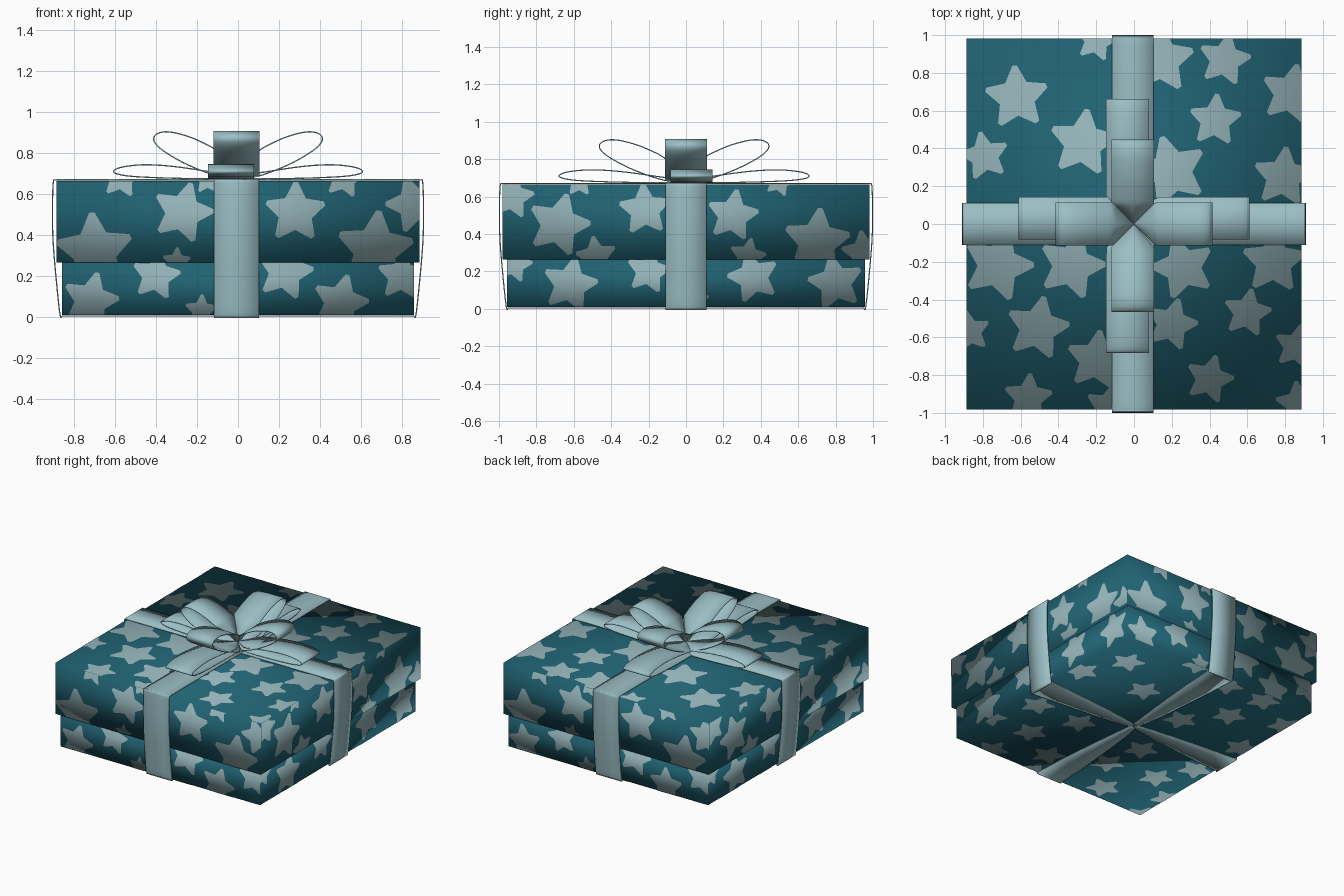
import bpy, bmesh, math, random
from mathutils import Vector

if "Cube" in bpy.data.objects:
    bpy.data.objects.remove(bpy.data.objects["Cube"])

random.seed(4)

def material(name, rgb):
    m = bpy.data.materials.new(name)
    m.diffuse_color = (*rgb, 1)
    m.use_nodes = True
    m.node_tree.nodes["Principled BSDF"].inputs["Base Color"].default_value = m.diffuse_color
    return m

TEAL = material("teal_paper", (0.0145, 0.122, 0.170))
PALE = material("pale_star", (0.29, 0.44, 0.47))
RIBBON = material("ribbon_blue", (0.33, 0.52, 0.56))

def add_object(name, bm, mat):
    me = bpy.data.meshes.new(name)
    bm.to_mesh(me)
    bm.free()
    me.materials.append(mat)
    me.shade_smooth()
    ob = bpy.data.objects.new(name, me)
    bpy.context.collection.objects.link(ob)
    return ob

# ---- box parts: soft-shaded cuboids ----
def box(name, hx, hy, z0, z1):
    bm = bmesh.new()
    bmesh.ops.create_cube(bm, size=2)
    for v in bm.verts:
        v.co = (v.co.x * hx, v.co.y * hy, (z0 + z1) / 2 + v.co.z * (z1 - z0) / 2)
    add_object(name, bm, TEAL)

# ---- star plates, trimmed to a face and shaded like the box beneath ----
def stars(name, hx, hy, z0, z1, front, side, flat, flat_sign):
    X, Y, Z = Vector((1, 0, 0)), Vector((0, 1, 0)), Vector((0, 0, 1))
    zc, hz = (z0 + z1) / 2, (z1 - z0) / 2
    faces = [(X, Z, -Y * hy, hx, z0, z1, front), (-X, Z, Y * hy, hx, z0, z1, front),
             (Y, Z, X * hx, hy, z0, z1, side), (-Y, Z, -X * hx, hy, z0, z1, side),
             (X * flat_sign, Y, Z * (z1 if flat_sign > 0 else z0), hx, -hy, hy, flat)]
    out = bmesh.new()
    for u, v, base, hu, v0, v1, spots in faces:
        n = u.cross(v)
        bm = bmesh.new()
        for a, b, r in spots:
            turn = random.uniform(-0.3, 0.3)
            ring = []
            for i in range(5):      # blunt tip, then inner notch
                for dt, q in ((-0.07, r), (0.07, r), (math.pi / 5, r * 0.57)):
                    t = turn + math.pi / 2 + i * math.tau / 5 + dt
                    ring.append(bm.verts.new((a + q * math.cos(t), b + q * math.sin(t), 0)))
            mid = bm.verts.new((a, b, 0))
            for i in range(15):
                bm.faces.new((mid, ring[i], ring[(i + 1) % 15]))
        for co, no in (((hu, 0, 0), (1, 0, 0)), ((-hu, 0, 0), (-1, 0, 0)),
                       ((0, v1, 0), (0, 1, 0)), ((0, v0, 0), (0, -1, 0))):
            bmesh.ops.bisect_plane(bm, geom=bm.verts[:] + bm.edges[:] + bm.faces[:],
                                   plane_co=co, plane_no=no, clear_outer=True)
        for f in bm.faces:
            out.faces.new([out.verts.new(base + u * w.co.x + v * w.co.y + n * 0.002)
                           for w in f.verts])
        bm.free()
    bmesh.ops.remove_doubles(out, verts=out.verts[:], dist=0.0001)
    ob = add_object(name, out, PALE)
    ob.data.normals_split_custom_set_from_vertices(
        [Vector((w.co.x / hx, w.co.y / hy, (w.co.z - zc) / hz)).normalized()
         for w in ob.data.vertices])

top_stars = [(-.62, .67, .17), (-.79, .36, .13), (-.27, .43, .18), (.48, .87, .14),
             (.14, .87, .18), (.83, .69, .16), (.43, .55, .14), (.2, .28, .19),
             (.79, .25, .16), (-.72, -.22, .19), (-.33, -.22, .18), (-.51, -.55, .17),
             (-.87, -.57, .11), (-.56, -.92, .13), (-.2, -.72, .16), (-.14, -.97, .12),
             (.26, -.23, .17), (.74, -.2, .17), (.6, -.47, .13), (.2, -.53, .14),
             (.4, -.82, .13), (.86, -.65, .12), (.87, -.95, .12), (-.2, .97, .11)]
bottom_stars = [(x, y, 0.125) for x, y, r in top_stars]
lid_front = [(-.27, .51, .15), (-.7, .32, .19), (-.57, .68, .1), (-.15, .67, .07),
             (.28, .51, .15), (.67, .33, .19), (.86, .55, .14), (.52, .68, .1),
             (-.3, .27, .07)]
lid_side = [(-.68, .45, .17), (-.93, .6, .12), (-.48, .28, .11), (-.22, .53, .14),
            (.25, .5, .14), (.7, .36, .18), (.33, .28, .1), (-.57, .68, .08),
            (.5, .68, .08), (.95, .3, .12)]
base_front = [(-.4, .2, .12), (-.72, .08, .14), (-.18, .03, .08), (.23, .22, .14),
              (.5, .07, .14), (.8, .2, .12)]
base_side = [(-.62, .13, .15), (-.92, .24, .1), (-.2, .2, .12), (.36, .17, .14),
             (.05, .03, .08), (.8, .14, .15)]

BASE = (0.86, 0.957, 0.010, 0.27)
LID = (0.887, 0.982, 0.265, 0.664)
box("box_base", *BASE)
box("box_lid", *LID)
stars("base_stars", *BASE, base_front, base_side, bottom_stars, -1)
stars("lid_stars", *LID, lid_front, lid_side, top_stars, 1)

# ---- ribbon strips swept along a side profile ----
def smooth_path(pts, steps=5):
    p = [Vector(q) for q in pts]
    p = [2 * p[0] - p[1]] + p + [2 * p[-1] - p[-2]]
    res = []
    for a, b, c, d in zip(p, p[1:], p[2:], p[3:]):
        for i in range(steps):
            t = i / steps
            res.append(0.5 * (2 * b + (c - a) * t + (2 * a - 5 * b + 4 * c - d) * t * t
                              + (3 * b - a - 3 * c + d) * t ** 3))
    return res + [p[-2]]

def strip(name, path, half_width, angle, shift):
    bm = bmesh.new()
    ca, sa = round(math.cos(angle)), round(math.sin(angle))
    rows = []
    for r, z in path:
        w = half_width(r, z)
        off = min(1, abs(r) / 0.11)
        rows.append([bm.verts.new((r * ca - k * w * sa + shift[0] * off,
                                   r * sa + k * w * ca + shift[1] * off, z))
                     for k in (-1, 0, 1)])
    for a, b in zip(rows, rows[1:]):
        for i in range(2):
            bm.faces.new((a[i], b[i], b[i + 1], a[i + 1]))
    ob = add_object(name, bm, RIBBON)
    mod = ob.modifiers.new("thickness", 'SOLIDIFY')
    mod.thickness = 0.006
    mod.offset = 0

def bow_width(r, z):
    return max(0.004, min(0.113, abs(r)))

def wrap_width(r, z):
    return 0.11 if z > 0.006 else 0.015 + 0.095 * min(1, r / 0.85) ** 0.7

upper = smooth_path([(0, .682), (.1, .688), (.25, .745), (.37, .815), (.412, .865),
                     (.39, .897), (.33, .903), (.24, .88), (.16, .845), (.1, .81),
                     (.045, .755), (.005, .69)])
lower = smooth_path([(0, .675), (.1, .675), (.3, .677), (.5, .685), (.59, .698),
                     (.606, .715), (.56, .733), (.45, .743), (.3, .733), (.1, .703),
                     (.0, .69)])

for k, side in enumerate(("right", "back", "left", "front")):
    along_x = k % 2 == 0
    lim = 0.0 if along_x else 0.091     # the box is deeper than it is wide
    stretch = 1.0 if along_x else 1.1
    lift = 0 if along_x else 0.001
    # wrapping ribbon: over the lid, bulging down the side, gathered underneath
    side_pts = smooth_path([(.893 + lim, .669), (.903 + lim, .655), (.907 + lim, .5),
                            (.903 + lim, .36), (.890 + lim, .2), (.870 + lim, .012),
                            (.858 + lim, .004)], 4)
    wrap = ([Vector((r, .670 + lift)) for r in (0, .3, .6, .86 + lim)] + side_pts
            + [Vector((r, .004)) for r in (.7, .5, .3, .15, .05, 0)])
    strip(side + "_wrap_ribbon", wrap, wrap_width, k * math.pi / 2,
          (0, 0) if along_x else (-0.007, 0))
    # two bow loops on each side
    strip(side + "_upper_loop", [Vector((p.x * stretch, p.y)) for p in upper], bow_width,
          k * math.pi / 2, (0, 0) if along_x else (-0.007, -0.01))
    strip(side + "_lower_loop", [Vector((p.x * stretch, p.y)) for p in lower], bow_width,
          k * math.pi / 2, (0, 0.03) if along_x else (-0.034, -0.01))
